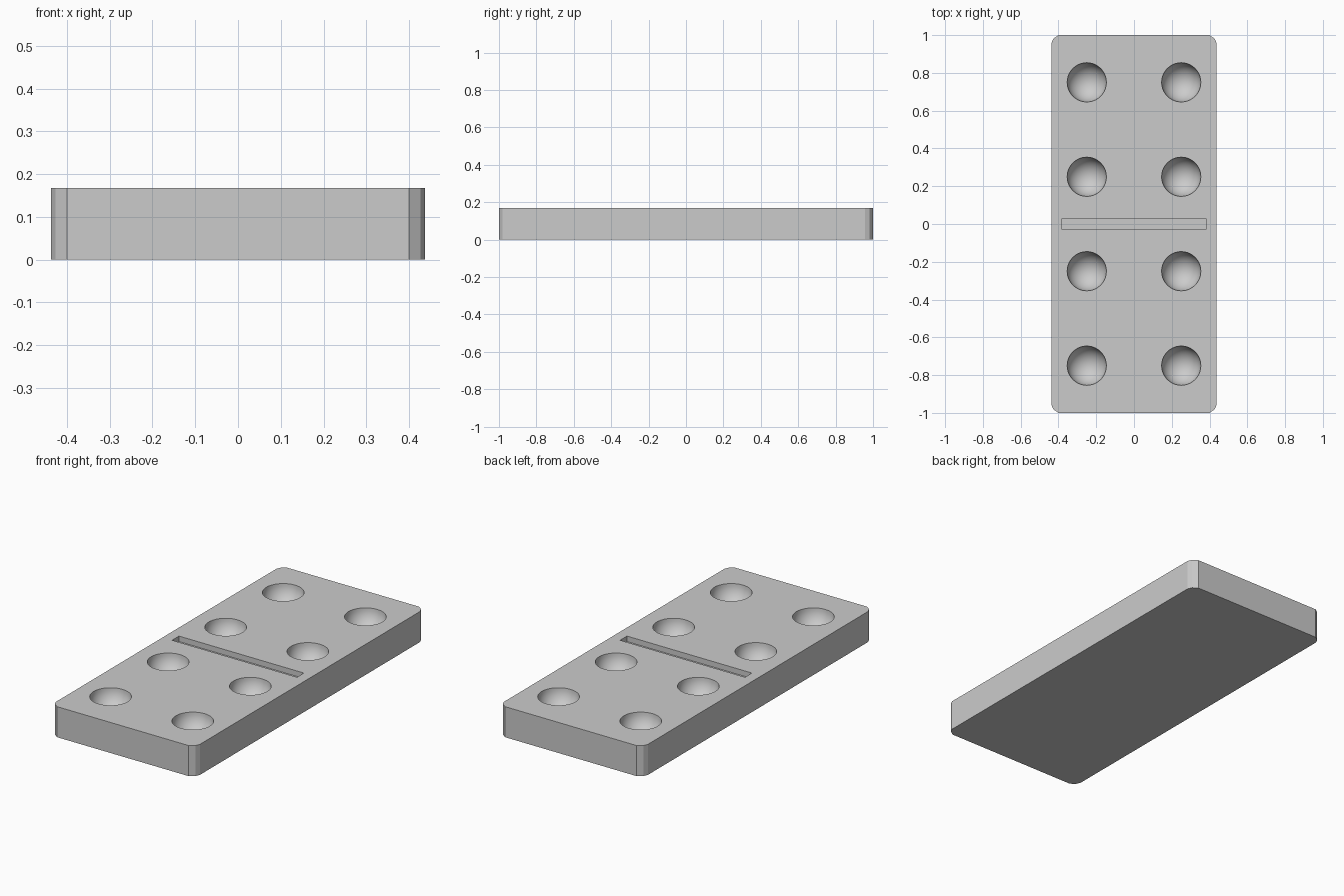
import bpy
import bmesh
import math

cube = bpy.data.objects.get("Cube")
if cube:
    bpy.data.objects.remove(cube, do_unlink=True)

HALF_X, HALF_Y, HEIGHT = 0.4375, 1.0, 0.168
PIP_RADIUS = 0.104

grey = bpy.data.materials.new("plain grey")
grey.use_nodes = True
colour = (0.6, 0.6, 0.6, 1)
grey.diffuse_color = colour
grey.node_tree.nodes["Principled BSDF"].inputs["Base Color"].default_value = colour


def finish(bm, name):
    mesh = bpy.data.meshes.new(name)
    bm.to_mesh(mesh)
    bm.free()
    mesh.materials.append(grey)
    obj = bpy.data.objects.new(name, mesh)
    bpy.context.collection.objects.link(obj)
    return obj


# Tile body: rounded rectangle outline, extruded upward
corner = [(HALF_X, 0.957), (0.427, 0.981), (0.40, HALF_Y)]
outline = []
for sx, sy in ((1, 1), (-1, 1), (-1, -1), (1, -1)):
    points = corner if sx * sy > 0 else corner[::-1]
    outline += [(sx * x, sy * y) for x, y in points]
bm = bmesh.new()
base = bm.faces.new([bm.verts.new((x, y, 0)) for x, y in outline])
top = bmesh.ops.extrude_face_region(bm, geom=[base])["geom"]
bmesh.ops.translate(bm, vec=(0, 0, HEIGHT),
                    verts=[v for v in top if isinstance(v, bmesh.types.BMVert)])
bmesh.ops.recalc_face_normals(bm, faces=bm.faces)
tile = finish(bm, "domino_tile")

# Cutter for the round pips, four on each half, and the dividing groove
bm = bmesh.new()
for x in (-0.25, 0.25):
    for y in (-0.75, -0.25, 0.25, 0.75):
        ball = bmesh.ops.create_uvsphere(bm, u_segments=40, v_segments=20, radius=PIP_RADIUS)
        bmesh.ops.translate(bm, verts=ball["verts"], vec=(x, y, HEIGHT + 0.001))
groove = bmesh.ops.create_cube(bm, size=1)
bmesh.ops.scale(bm, verts=groove["verts"], vec=(0.76, 0.06, 0.06))
bmesh.ops.translate(bm, verts=groove["verts"], vec=(0, 0, HEIGHT))
cutter = finish(bm, "recess_cutter")
cutter.hide_render = True

cut = tile.modifiers.new("recesses", 'BOOLEAN')
cut.operation = 'DIFFERENCE'
cut.solver = 'EXACT'
cut.object = cutter

# Apply the cut, then smooth the bowls while keeping the edges crisp
bpy.ops.object.select_all(action='DESELECT')
tile.select_set(True)
bpy.context.view_layer.objects.active = tile
bpy.ops.object.modifier_apply(modifier=cut.name)
bpy.data.objects.remove(cutter, do_unlink=True)
bpy.ops.object.shade_smooth_by_angle(angle=math.radians(20))
